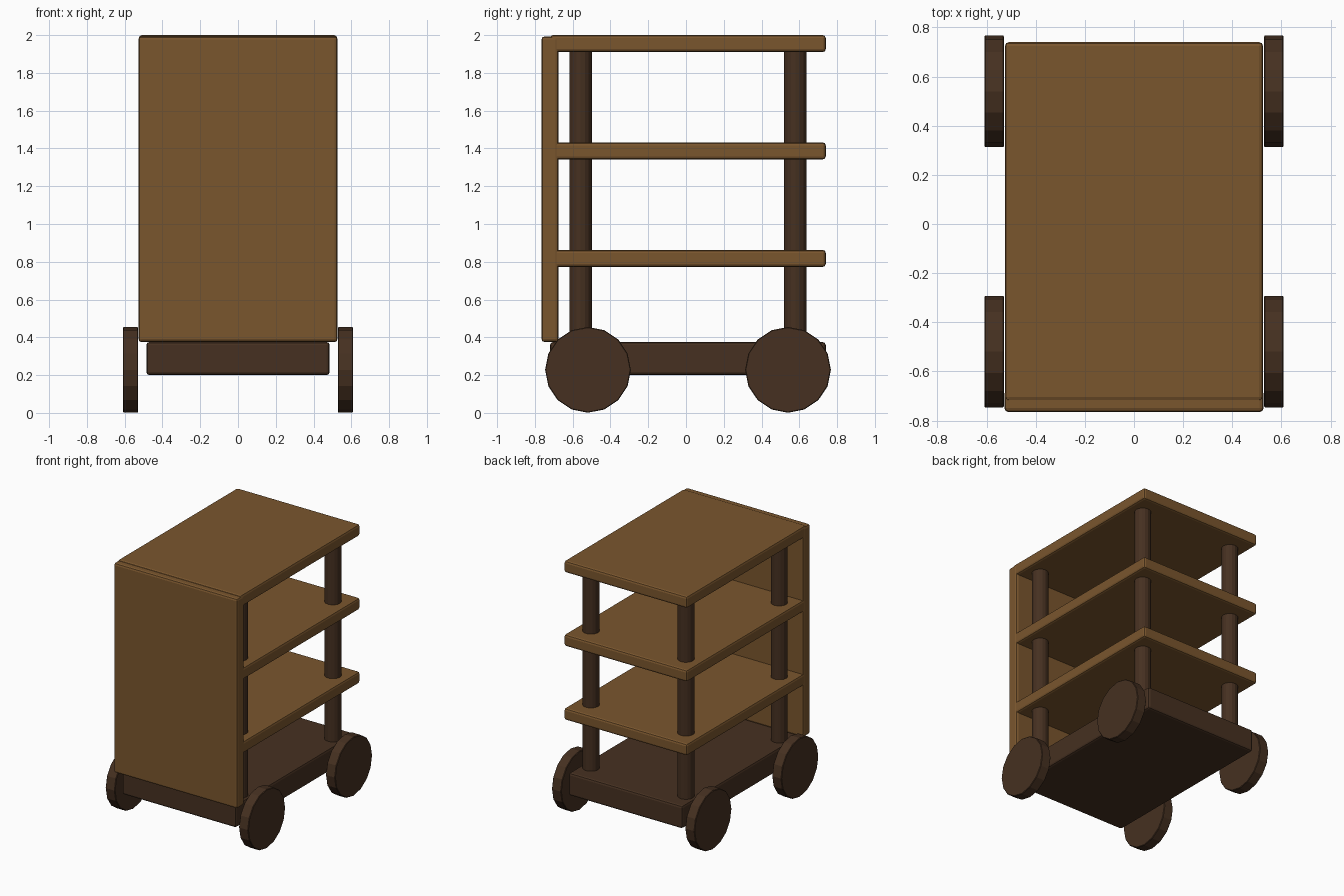
import bpy
import math

if "Cube" in bpy.data.objects:
    bpy.data.objects.remove(bpy.data.objects["Cube"])


def material(name, rgb):
    m = bpy.data.materials.new(name)
    m.diffuse_color = (*rgb, 1)
    m.use_nodes = True
    m.node_tree.nodes["Principled BSDF"].inputs["Base Color"].default_value = m.diffuse_color
    return m


LIGHT = material("light_wood", (0.195, 0.093, 0.027))
DARK = material("dark_wood", (0.061, 0.030, 0.015))


def finish(ob, name, mat, bevel=0.0, segments=2):
    ob.name = name
    ob.data.materials.append(mat)
    if bevel:
        mod = ob.modifiers.new("Rounded edges", "BEVEL")
        mod.width = bevel
        mod.segments = segments
        mod.limit_method = "ANGLE"
        mod.angle_limit = math.radians(50)


def board(name, mat, x, y0, y1, z0, z1):
    """Box board centred on x = 0 with softened edges."""
    bpy.ops.mesh.primitive_cube_add(size=1, location=(0, (y0 + y1) / 2, (z0 + z1) / 2))
    ob = bpy.context.object
    for v in ob.data.vertices:
        v.co.x *= 2 * x
        v.co.y *= y1 - y0
        v.co.z *= z1 - z0
    finish(ob, name, mat, 0.016)


# Chassis, end panel and three shelves
board("base", DARK, 0.485, -0.72, 0.74, 0.20, 0.375)
board("end_panel", LIGHT, 0.527, -0.765, -0.675, 0.375, 1.993)
for name, top in (("lower_shelf", 0.863), ("middle_shelf", 1.432), ("top_shelf", 2.0)):
    board(name, LIGHT, 0.525, -0.72, 0.74, top - 0.09, top)

# Corner posts and wheels, mirrored left and right
for side, s in (("left", -1), ("right", 1)):
    for end, post_y, wheel_y in (("front", -0.558, -0.519), ("back", 0.579, 0.54)):
        bpy.ops.mesh.primitive_cylinder_add(
            vertices=16, radius=0.06, depth=1.60, location=(s * 0.405, post_y, 1.14))
        finish(bpy.context.object, f"{end}_{side}_post", DARK)

        bpy.ops.mesh.primitive_cylinder_add(
            vertices=16, radius=0.227, depth=0.08,
            location=(s * 0.569, wheel_y, 0.228), rotation=(0, math.pi / 2, 0))
        finish(bpy.context.object, f"{end}_{side}_wheel", DARK, 0.004, 1)
